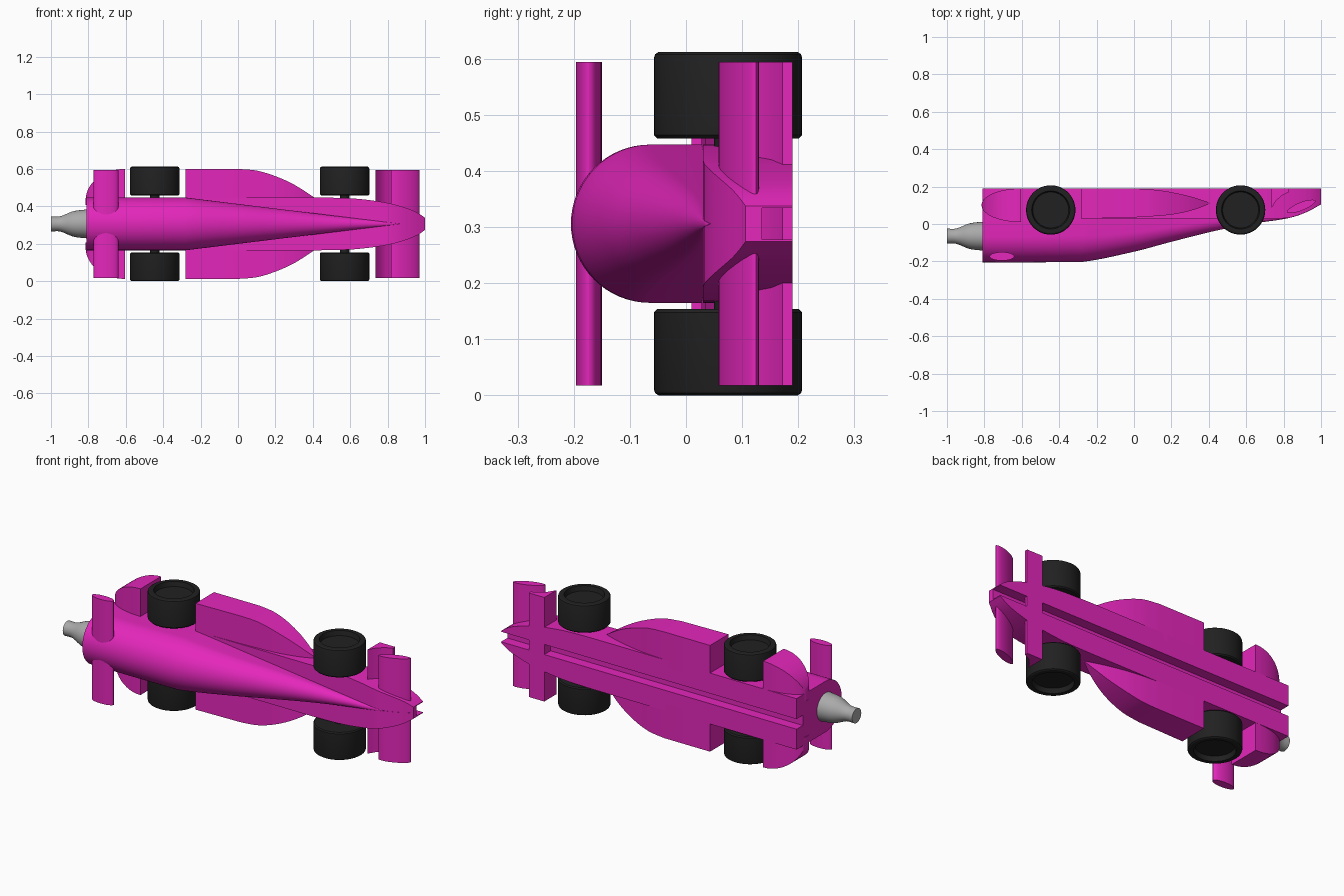
import bpy, bmesh, math

if "Cube" in bpy.data.objects:
    bpy.data.objects.remove(bpy.data.objects["Cube"])

CZ = 0.306  # centre plane of the car, which lies on its side


def material(name, rgb):
    m = bpy.data.materials.new(name)
    m.diffuse_color = (*rgb, 1)
    m.use_nodes = True
    m.node_tree.nodes["Principled BSDF"].inputs["Base Color"].default_value = m.diffuse_color
    return m


PINK = material("pink_paint", (0.78, 0.02, 0.50))
BLACK = material("rubber", (0.015, 0.015, 0.015))
GREY = material("metal", (0.4, 0.4, 0.4))


def loft(name, rings, mat, angle=30):
    """Skin a list of equal-length point rings and cap both ends."""
    bm = bmesh.new()
    vs = [[bm.verts.new(p) for p in r] for r in rings]
    n = len(rings[0])
    for a, b in zip(vs, vs[1:]):
        for i in range(n):
            j = (i + 1) % n
            bm.faces.new((a[i], a[j], b[j], b[i]))
    bm.faces.new(vs[0])
    bm.faces.new(vs[-1])
    bmesh.ops.remove_doubles(bm, verts=bm.verts, dist=1e-4)
    bmesh.ops.recalc_face_normals(bm, faces=bm.faces)
    me = bpy.data.meshes.new(name)
    bm.to_mesh(me)
    bm.free()
    ob = bpy.data.objects.new(name, me)
    bpy.context.collection.objects.link(ob)
    me.materials.append(mat)
    bpy.ops.object.select_all(action='DESELECT')
    ob.select_set(True)
    bpy.context.view_layer.objects.active = ob
    bpy.ops.object.shade_smooth_by_angle(angle=math.radians(angle))
    return ob


def curve(x, keys):
    """Smooth interpolation through (x, value) keys."""
    if x <= keys[0][0]:
        return keys[0][1]
    if x >= keys[-1][0]:
        return keys[-1][1]
    i = max(k for k in range(len(keys) - 1) if keys[k][0] <= x)
    slope = lambda k: ((keys[min(k + 1, len(keys) - 1)][1] - keys[max(k - 1, 0)][1]) /
                       (keys[min(k + 1, len(keys) - 1)][0] - keys[max(k - 1, 0)][0]))
    (x0, y0), (x1, y1) = keys[i], keys[i + 1]
    h = x1 - x0
    t = (x - x0) / h
    return ((2*t**3 - 3*t*t + 1) * y0 + (t**3 - 2*t*t + t) * h * slope(i)
            + (3*t*t - 2*t**3) * y1 + (t**3 - t*t) * h * slope(i + 1))


# Body: grooved flat floor, side deck and rounded spine that thins to the nose
TOP = [(-.81, -.205), (-.5, -.205), (-.28, -.203), (0, -.148), (.2, -.095), (.45, -.033),
       (.65, .004), (.83, .032), (.92, .062), (1.0, .105)]
WIDE = [(.45, .141), (.6, .137), (.72, .125), (.82, .108), (.9, .085), (.96, .06), (1.0, .032)]


def body_ring(x):
    top, w = curve(x, TOP), curve(x, WIDE)
    deck = max(.03, top + .001)
    up = .141 * min(1, max(0, (.87 - x) / 1.15))
    depth = min(up, deck - top)
    half = [(.028, .135), (.028, .19), (w, .19), (w, deck), (min(up, w), deck)]
    half += [(up * math.cos(a), top + depth * (1 - math.sin(a)))
             for a in (i * math.pi / 32 for i in range(16))]
    pts = half + [(0, top)] + [(-z, y) for z, y in reversed(half)]
    return [(x, y, CZ + z) for z, y in pts]


xs = [-.81, -.55] + [-.28 + 1.15 * i / 28 for i in range(29)] + [.89, .92, .94, .96, .98, .99, 1.0]
loft("body", [body_ring(x) for x in xs], PINK)


# Lathe helper: (position along axis, radius) profile
def lathe(name, profile, centre, axis, mat, n=48):
    rings = []
    for d, r in profile:
        ring = []
        for i in range(n):
            a = 2 * math.pi * i / n
            c, s = r * math.cos(a), r * math.sin(a)
            off = (d, c, s) if axis == 'x' else (c, s, d)
            ring.append([centre[k] + off[k] for k in range(3)])
        rings.append(ring)
    return loft(name, rings, mat)


# Gas canister at the rear
NECK = [(-1, .04), (-.95, .041), (-.88, .068), (-.80, .078)]
lathe("canister", [(-1 + .2 * i / 16, curve(-1 + .2 * i / 16, NECK)) for i in range(17)],
      (0, -.065, CZ), 'x', GREY)

# Wheels and axles
for label, x in (("rear", -.445), ("front", .57)):
    for side, s in (("left", 1), ("right", -1)):
        prof = [(.152, .10), (.152, .126), (.158, .132), (.296, .132), (.302, .130),
                (.306, .124), (.306, .102), (.280, .096)]
        lathe(f"{label}_wheel_{side}", [(d * s, r) for d, r in prof], (x, .075, CZ), 'z', BLACK)
    lathe(f"{label}_axle", [(-.2, .025), (.2, .025)], (x, .075, CZ), 'z', BLACK, 24)

# Side pods and rear wheel fairings, tapering to a point against the body
for side, s in (("left", 1), ("right", -1)):
    def pod_ring(x, out, y0, y1):
        return [(x, y, CZ + s * z) for z, y in ((.1, y0), (out, y0), (out, y1), (.1, y1))]

    rings = [pod_ring(-.28, .294, .028, .19)]
    for i in range(17):
        x = .41 * i / 16
        rings.append(pod_ring(
            x, curve(x, [(0, .294), (.1, .285), (.2, .255), (.3, .21), (.41, .14)]),
            curve(x, [(0, .035), (.2, .05), (.32, .076), (.41, .11)]),
            curve(x, [(0, .19), (.1, .184), (.2, .17), (.32, .142), (.41, .112)])))
    loft(f"side_pod_{side}", rings, PINK)

    rings = []
    for i in range(15):
        t = i / 14 * math.pi / 2
        x = -.605 - .21 * math.sin(t)
        k = math.cos(t)
        rings.append(pod_ring(x, .125 + .169 * k, .1 - .09 * k, .102 + .088 * k))
    loft(f"rear_fairing_{side}", rings, PINK)


# Wings: a profile in x-y extruded across the car
def wing(name, pts):
    loft(name, [[(x, y, CZ + z) for x, y in pts] for z in (-.288, .288)], PINK)


def ellipse(cx, cy, a, b, tilt, p=1.5, n=32):
    out = []
    for i in range(n):
        t = 2 * math.pi * i / n
        u, v = a * math.cos(t), b * math.copysign(abs(math.sin(t)) ** p, math.sin(t))
        out.append((cx + u * math.cos(tilt) - v * math.sin(tilt),
                    cy + u * math.sin(tilt) + v * math.cos(tilt)))
    return out


wing("rear_wing", ellipse(-.706, -.173, .066, .023, 0, 1.0))
wing("front_wing", ellipse(.894, .094, .083, .022, math.radians(22), 1.2))
wing("front_wing_flap", [(.735, .19), (.735, .085), (.76, .125), (.79, .152), (.83, .172), (.83, .19)])
